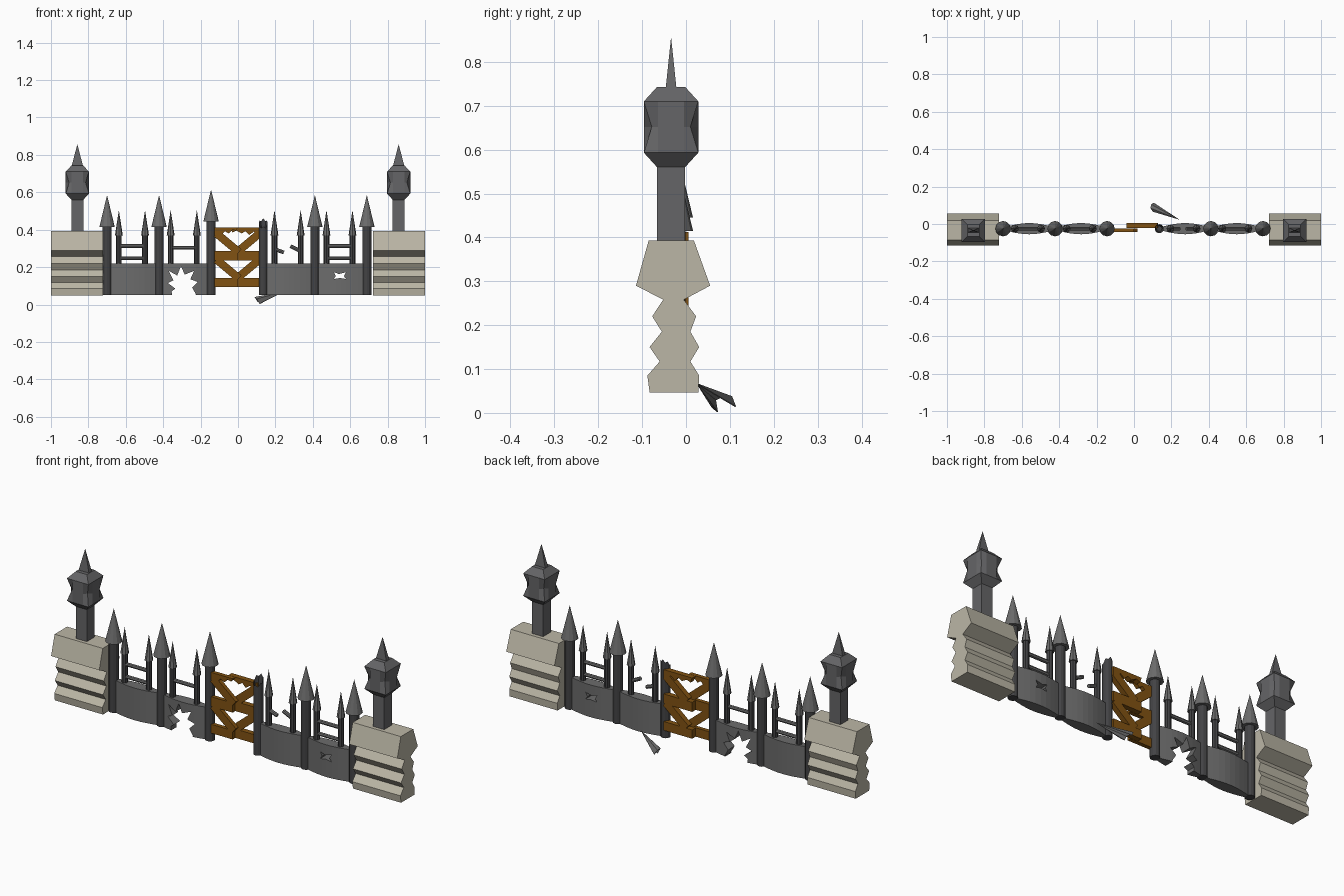
import bpy, bmesh, math
from mathutils import Vector

if "Cube" in bpy.data.objects:
    bpy.data.objects.remove(bpy.data.objects["Cube"])

YC = -0.025  # fence centre line


def material(name, rgb):
    m = bpy.data.materials.new(name)
    m.diffuse_color = (*rgb, 1)
    m.use_nodes = True
    m.node_tree.nodes["Principled BSDF"].inputs["Base Color"].default_value = m.diffuse_color
    return m


STONE = material("pale stone", (0.50, 0.47, 0.38))
IRON = material("iron grey", (0.15, 0.15, 0.15))
DARK = material("dark iron", (0.055, 0.055, 0.058))
PILLAR = material("pillar grey", (0.13, 0.13, 0.135))
WOOD = material("brown wood", (0.22, 0.085, 0.006))


def build(name, verts, faces, mat):
    me = bpy.data.meshes.new(name)
    me.from_pydata([tuple(v) for v in verts], [], faces)
    bm = bmesh.new()
    bm.from_mesh(me)
    bmesh.ops.recalc_face_normals(bm, faces=bm.faces)
    bm.to_mesh(me)
    bm.free()
    me.materials.append(mat)
    ob = bpy.data.objects.new(name, me)
    bpy.context.collection.objects.link(ob)
    return ob


def loft(name, rings, mat):
    """Skin equal-length rings and cap both ends."""
    n = len(rings[0])
    faces = [(k * n + i, k * n + (i + 1) % n, (k + 1) * n + (i + 1) % n, (k + 1) * n + i)
             for k in range(len(rings) - 1) for i in range(n)]
    last = (len(rings) - 1) * n
    faces += [tuple(range(n)), tuple(range(last, last + n))]
    return build(name, [v for r in rings for v in r], faces, mat)


def circle(x, y, z, r, n=12):
    return [(x + r * math.cos(2 * math.pi * i / n), y + r * math.sin(2 * math.pi * i / n), z)
            for i in range(n)]


def prism(name, pts, y0, y1, mat):
    """Extrude an x-z outline along y."""
    return loft(name, [[(x, y, z) for x, z in pts] for y in (y0, y1)], mat)


def cone(name, x, z0, z1, r, n=12):
    v = circle(x, YC, z0, r, n) + [(x, YC, z1)]
    build(name, v, [(i, (i + 1) % n, n) for i in range(n)] + [tuple(range(n))], IRON)


def rod(name, a, b, r, mat, n=8):
    a, b = Vector(a), Vector(b)
    q = (b - a).to_track_quat('Z', 'Y')
    c = [q @ Vector(p) for p in circle(0, 0, 0, r, n)]
    return loft(name, [[a + p for p in c], [b + p for p in c]], mat)


# stone end blocks with a ridged profile, and their pillars
stone = [(-.083, .047), (.028, .047), (.03, .085), (.01, .117), (.03, .15), (.01, .185),
         (.023, .22), (-.005, .258), (.055, .29), (.018, .393), (-.085, .393), (-.114, .29),
         (-.052, .258), (-.077, .22), (-.055, .185), (-.083, .15), (-.06, .117), (-.088, .085)]


def square_ring(cx, cy, z, a, r, c):
    """Twelve points: two per side at distance r, plus a corner at c."""
    pts = []
    for k in range(4):
        ca, sa = math.cos(k * math.pi / 2), math.sin(k * math.pi / 2)
        pts += [(cx + x * ca - y * sa, cy + x * sa + y * ca, z)
                for x, y in ((r, -a), (r, a), (c, c))]
    return pts


for s, side in ((-1, "left"), (1, "right")):
    loft(side + "_stone_block", [[(s * x, y, z) for y, z in stone] for x in (.722, 1)], STONE)
    px, py = s * .859, -.034
    loft(side + "_pillar", [[(px + i * .032, py + j * .032, z) for i, j in
                             ((-1, -1), (1, -1), (1, 1), (-1, 1))] for z in (.385, .56)], PILLAR)
    loft(side + "_pillar_head", [square_ring(px, py, z, a, r, c) for z, a, r, c in
                                 ((.56, .02, .032, .032), (.593, .03, .062, .062),
                                  (.652, .03, .062, .044), (.71, .03, .062, .062),
                                  (.743, .02, .032, .032))], PILLAR)
    base = [(px + i * .03, py + j * .012, .742) for i, j in ((-1, -1), (1, -1), (1, 1), (-1, 1))]
    build(side + "_pillar_spike", base + [(px, py, .857)],
          [(0, 1, 4), (1, 2, 4), (2, 3, 4), (3, 0, 4), (0, 1, 2, 3)], PILLAR)

# large posts with cone tips
for x, top in ((-.70, .415), (-.422, .415), (-.144, .445), (.411, .415), (.689, .415)):
    loft("post", [circle(x, YC, .05, .024), circle(x, YC, top, .024)], DARK)
    cone("post_tip", x, top, top + .17, .041)

# broken post: ragged slanted top, hollow at the break
rim = [(x, y, .405 + .9 * (y - YC + .024) + (.012 if i % 2 else 0))
       for i, (x, y, z) in enumerate(circle(.135, YC, 0, .024))]
loft("broken_post", [circle(.135, YC, .05, .024), rim, circle(.135, YC, .36, .014)], DARK)


# bulged sheet panels between the posts
def panel(x0, x1):
    n = 8
    arc = [(x0 + (x1 - x0) * i / n, .012 + .018 * math.sin(math.pi * i / n)) for i in range(n + 1)]
    ring = [(x, YC - w) for x, w in arc] + [(x, YC + w) for x, w in reversed(arc)]
    return loft("panel", [[(x, y, z) for x, y in ring] for z in (.05, .218)], IRON)


def cut(ob, outline):
    cutter = prism("hole_cutter", outline, -.2, .2, IRON)
    cutter.hide_render = True
    mod = ob.modifiers.new("hole", 'BOOLEAN')
    mod.operation, mod.solver, mod.object = 'DIFFERENCE', 'EXACT', cutter
    bpy.context.view_layer.update()
    ev = ob.evaluated_get(bpy.context.evaluated_depsgraph_get())
    me = bpy.data.meshes.new_from_object(ev)
    ob.modifiers.clear()
    ob.data = me
    bpy.data.objects.remove(cutter)


panel(-.68, -.44)
torn = panel(-.402, -.164)
panel(.155, .391)
holed = panel(.431, .669)
cut(torn, [(-.35, .03), (-.355, .07), (-.335, .085), (-.375, .115), (-.345, .13), (-.37, .18),
           (-.325, .155), (-.305, .205), (-.285, .16), (-.235, .18), (-.255, .135),
           (-.215, .12), (-.245, .09), (-.225, .055), (-.235, .03)])
cut(holed, [(.512, .173), (.54, .163), (.578, .173), (.566, .152), (.578, .136),
            (.546, .142), (.512, .136), (.523, .152)])

# small pickets with cone tips
for x in (-.637, -.497, -.36, -.22, .195, .335, .473, .612):
    rod("picket", (x, YC, .20), (x, YC, .375), .015, DARK)
    cone("picket_tip", x, .37, .505, .021, 8)

# rails between pickets, some broken
for x0, x1, z in ((-.637, -.497, .313), (-.637, -.497, .248), (-.36, -.22, .303),
                  (.473, .612, .313), (.473, .612, .248)):
    rod("rail", (x0, YC, z), (x1, YC, z), .010, IRON)
rod("broken_rail", (.195, YC, .297), (.245, YC, .278), .010, IRON)
rod("broken_rail", (.335, YC, .285), (.28, YC, .312), .010, IRON)


# wooden gate: a front and a back layer of boards
def board(name, a, b, w, y0, y1):
    a, b = Vector(a), Vector(b)
    d = (b - a).normalized() * w / 2
    n = Vector((-d.y, d.x))
    prism(name, [a - n, b - n, b + n, a + n], y0, y1, WOOD)


FRONT, BACK = (-.044, -.023), (-.022, .006)
for z, w in ((.118, .046), (.26, .05)):
    board("gate_rail_left", (-.125, z), (.0, z), w, *FRONT)
    board("gate_rail_right", (-.04, z), (.125, z), w, *BACK)
for z in (.14, .28):
    board("gate_brace_left", (-.115, z + .10), (.005, z), .042, *FRONT)
    board("gate_brace_right", (.115, z + .10), (-.005, z), .042, *BACK)
# splintered top rail
prism("gate_top_left", [(-.125, .412), (.0, .412), (-.01, .395), (-.03, .40), (-.05, .38),
                        (-.07, .392), (-.09, .37), (-.125, .372)], *FRONT, WOOD)
prism("gate_top_right", [(-.04, .412), (.125, .412), (.125, .365), (.10, .37), (.085, .39),
                         (.06, .372), (.04, .392), (.02, .38), (-.01, .395), (-.03, .385)],
      *BACK, WOOD)

# fallen shard of a post tip lying behind the fence
base = [(.13, .06, .015), (.115, .07, .002), (.10, .066, .03), (.088, .085, .040),
        (.092, .105, .038), (.105, .114, .015)]
shard = build("fallen_shard", base + [(.24, .024, .068)],
              [(i, i + 1, 6) for i in range(5)], IRON)
solid = shard.modifiers.new("thickness", 'SOLIDIFY')
solid.thickness = .003
